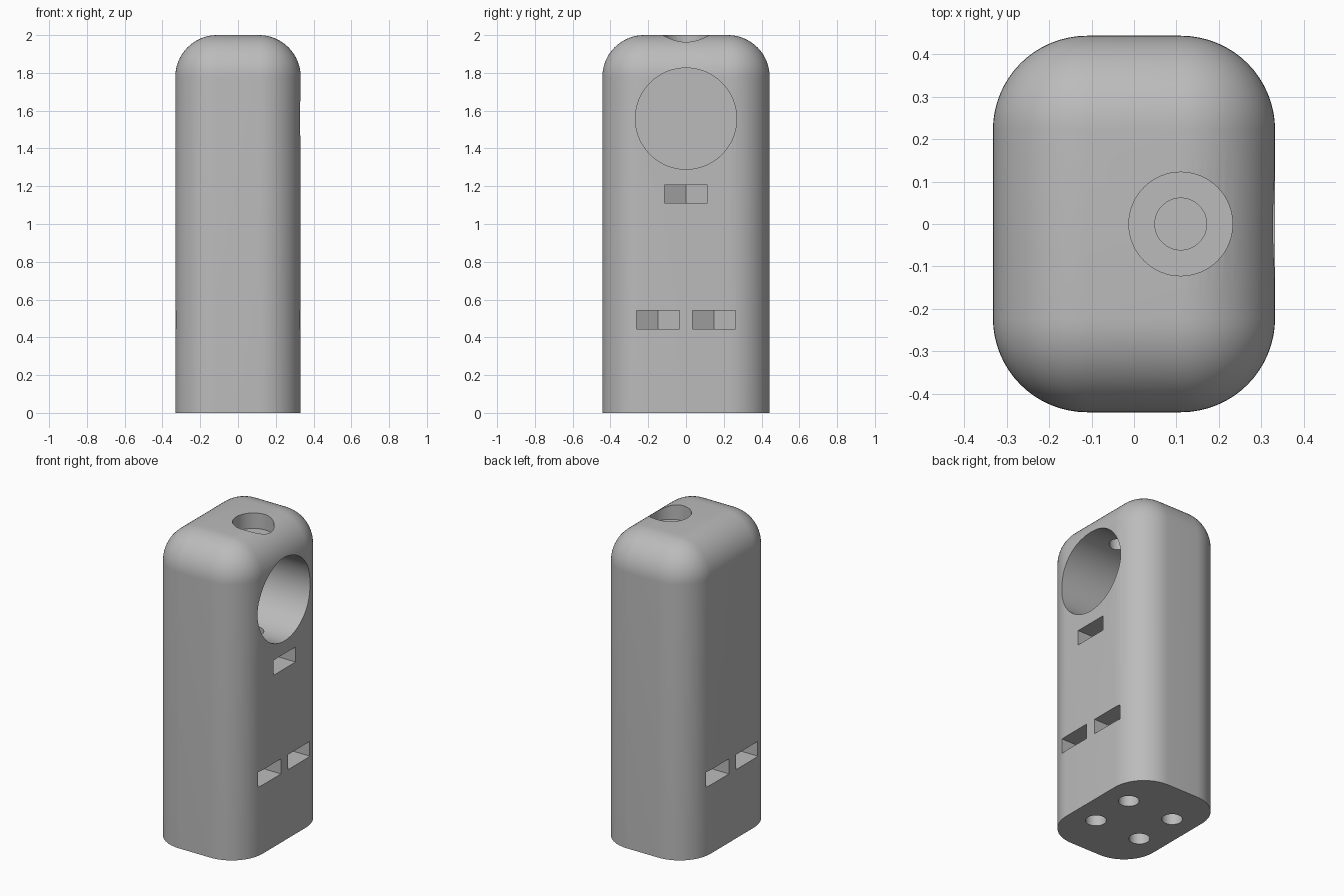
import bpy, bmesh, math
from mathutils import Matrix, Vector

cube = bpy.data.objects.get("Cube")
if cube:
    bpy.data.objects.remove(cube, do_unlink=True)

HALF_X, HALF_Y, HEIGHT, RADIUS = 0.332, 0.443, 2.0, 0.2215
SCREW_R, NUT_HALF, NUT_H = 0.061, 0.1138, 0.097

grey = bpy.data.materials.new("plain_grey")
grey.use_nodes = True
colour = (0.5, 0.5, 0.5, 1)
grey.diffuse_color = colour
grey.node_tree.nodes["Principled BSDF"].inputs["Base Color"].default_value = colour


def make_object(name, bm):
    bmesh.ops.recalc_face_normals(bm, faces=bm.faces)
    mesh = bpy.data.meshes.new(name)
    bm.to_mesh(mesh)
    bm.free()
    mesh.materials.append(grey)
    ob = bpy.data.objects.new(name, mesh)
    bpy.context.collection.objects.link(ob)
    return ob


def cylinder(name, start, end, radius, sides=64):
    a, b = Vector(start), Vector(end)
    turn = (b - a).to_track_quat('Z', 'Y').to_matrix().to_4x4()
    bm = bmesh.new()
    bmesh.ops.create_cone(bm, cap_ends=True, segments=sides, radius1=radius, radius2=radius,
                          depth=(b - a).length, matrix=Matrix.Translation((a + b) / 2) @ turn)
    return make_object(name, bm)


def nut_pocket(name, x, y, z, side):
    # channel open to the side face, ending in half a hexagon
    point, shoulder = NUT_HALF / math.cos(math.pi / 6), NUT_HALF * math.tan(math.pi / 6)
    outline = [(0.4 - x, -NUT_HALF), (0.4 - x, NUT_HALF), (-shoulder, NUT_HALF),
               (-point, 0), (-shoulder, -NUT_HALF)]
    bm = bmesh.new()
    face = bm.faces.new([bm.verts.new((side * (x + u), y + v, z)) for u, v in outline])
    new = bmesh.ops.extrude_face_region(bm, geom=[face])["geom"]
    bmesh.ops.translate(bm, vec=(0, 0, NUT_H), verts=[g for g in new if isinstance(g, bmesh.types.BMVert)])
    return make_object(name, bm)


# rounded body, square only around the base
bm = bmesh.new()
bmesh.ops.create_cube(bm, size=1, matrix=Matrix.Translation((0, 0, HEIGHT / 2))
                      @ Matrix.Diagonal((2 * HALF_X, 2 * HALF_Y, HEIGHT, 1)))
edges = [e for e in bm.edges if max(v.co.z for v in e.verts) > 1]
bmesh.ops.bevel(bm, geom=edges, offset=RADIUS, segments=16, profile=0.5, affect='EDGES')
body = make_object("clamp_body", bm)

# bar socket with its clamping screw and nut
cutters = [
    cylinder("socket_cutter", (-0.22, 0, 1.558), (0.5, 0, 1.558), 0.268, 128),
    cylinder("screw_head_cutter", (0.11, 0, 1.9), (0.11, 0, 2.1), 0.122),
    cylinder("screw_cutter", (0.11, 0, 1.0), (0.11, 0, 1.95), SCREW_R),
    nut_pocket("upper_nut_cutter", 0.11, 0, 1.11, 1),
]

# base screws with nut pockets on both sides
for side in (-1, 1):
    for y in (-0.149, 0.149):
        x = 0.166
        cutters.append(cylinder("base_screw_cutter", (side * x, y, -0.1), (side * x, y, 0.66), SCREW_R))
        cutters.append(nut_pocket("base_nut_cutter", x, y, 0.444, side))

bpy.context.view_layer.objects.active = body
for cutter in cutters:
    mod = body.modifiers.new("cut", 'BOOLEAN')
    mod.operation, mod.solver, mod.object = 'DIFFERENCE', 'EXACT', cutter
    bpy.ops.object.modifier_apply(modifier=mod.name)
    bpy.data.objects.remove(cutter, do_unlink=True)

bpy.ops.object.select_all(action='DESELECT')
body.select_set(True)
bpy.ops.object.shade_smooth_by_angle(angle=math.radians(30))
